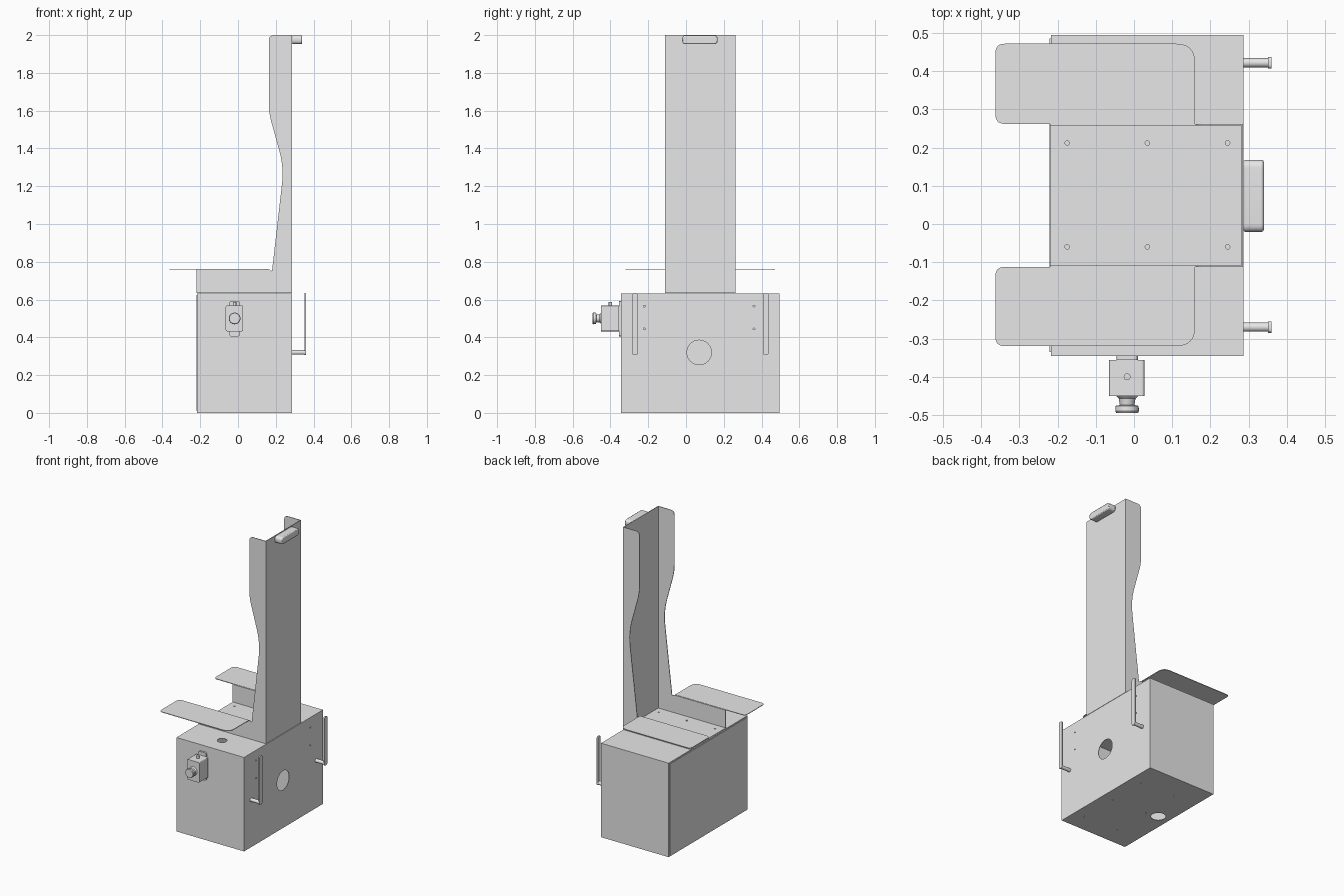
import bpy, bmesh, math
from mathutils import Matrix, Vector

if "Cube" in bpy.data.objects:
    bpy.data.objects.remove(bpy.data.objects["Cube"])

GREY = (0.8, 0.8, 0.8, 1)
steel = bpy.data.materials.new("light_grey_steel")
steel.use_nodes = True
steel.diffuse_color = GREY
steel.node_tree.nodes["Principled BSDF"].inputs["Base Color"].default_value = GREY
SHEET = 0.004


def finish(name, bm, smooth=False):
    bmesh.ops.recalc_face_normals(bm, faces=bm.faces)
    mesh = bpy.data.meshes.new(name)
    bm.to_mesh(mesh)
    bm.free()
    mesh.materials.append(steel)
    obj = bpy.data.objects.new(name, mesh)
    bpy.context.collection.objects.link(obj)
    if smooth:
        bpy.ops.object.select_all(action="DESELECT")
        obj.select_set(True)
        bpy.context.view_layer.objects.active = obj
        bpy.ops.object.shade_smooth_by_angle()
    return obj


def rounded(points, steps=6):
    """Polygon whose corners (a, b, trim) are replaced by curves."""
    out = []
    for i, (a, b, trim) in enumerate(points):
        p = Vector((a, b))
        if not trim:
            out.append(p)
            continue
        before = Vector(points[i - 1][:2])
        after = Vector(points[(i + 1) % len(points)][:2])
        s = p + (before - p).normalized() * trim
        e = p + (after - p).normalized() * trim
        for k in range(steps + 1):
            t = k / steps
            out.append(s * (1 - t) ** 2 + p * 2 * t * (1 - t) + e * t * t)
    return out


def prism(name, points, axis, lo, hi, smooth=False):
    """Extrude a rounded polygon along one axis."""
    bm = bmesh.new()

    def place(p):
        co = list(p)
        co.insert("xyz".index(axis), lo)
        return bm.verts.new(co)
    face = bm.faces.new([place(p) for p in rounded(points)])
    new = bmesh.ops.extrude_face_region(bm, geom=[face])["geom"]
    shift = Vector([(hi - lo) if c == axis else 0 for c in "xyz"])
    bmesh.ops.translate(bm, vec=shift, verts=[v for v in new if isinstance(v, bmesh.types.BMVert)])
    return finish(name, bm, smooth)


def rect(a0, a1, b0, b1, trim=0):
    return [(a0, b0, trim), (a1, b0, trim), (a1, b1, trim), (a0, b1, trim)]


def box(name, x0, x1, y0, y1, z0, z1):
    return prism(name, rect(x0, x1, y0, y1), "z", z0, z1)


def add_cylinder(bm, centre, radius, depth, axis, sides=24):
    turn = {"x": Matrix.Rotation(math.pi / 2, 4, "Y"),
            "y": Matrix.Rotation(math.pi / 2, 4, "X"), "z": Matrix()}[axis]
    bmesh.ops.create_cone(bm, cap_ends=True, segments=sides, radius1=radius, radius2=radius,
                          depth=depth, matrix=Matrix.Translation(centre) @ turn)


def cylinder(name, *args):
    bm = bmesh.new()
    add_cylinder(bm, *args)
    return finish(name, bm, True)


def drill(obj, holes):
    bm = bmesh.new()
    for centre, radius, axis in holes:
        add_cylinder(bm, centre, radius, 0.04, axis, 32 if radius > 0.02 else 12)
    cutter = finish(obj.name + "_hole_cutter", bm)
    cutter.hide_render = True
    cutter.hide_set(True)
    mod = obj.modifiers.new("holes", "BOOLEAN")
    mod.object = cutter
    mod.solver = "EXACT"


# Hollow sheet metal cabinet with its openings
cabinet = box("cabinet", -0.217, 0.287, -0.345, 0.495, 0, 0.633)
shell = cabinet.modifiers.new("sheet", "SOLIDIFY")
shell.thickness = 0.006
shell.offset = -1
holes = [((0.287, 0.07, 0.32), 0.065, "x"), ((-0.135, 0.07, 0), 0.045, "z"),
         ((0.036, -0.22, 0.633), 0.03, "z")]
holes += [((0.287, y, z), 0.005, "x") for y in (-0.22, 0.36) for z in (0.445, 0.565)]
holes += [((x, y, 0), 0.005, "z") for x in (-0.05, 0.21) for y in (-0.22, 0.05, 0.32)]
drill(cabinet, holes)
box("access_panel", -0.221, -0.217, -0.335, 0.485, 0.01, 0.625)

# Seat tray
tray = box("seat_floor", -0.22, 0.286, -0.112, 0.262, 0.636, 0.641)
drill(tray, [((x, y, 0.638), 0.006, "z") for x in (-0.175, 0.035, 0.245) for y in (-0.06, 0.212)])

# Back panel, side walls and armrests
box("back_panel", 0.282, 0.286, -0.112, 0.262, 0.636, 2)
wall = [(-0.22, 0.636, 0), (0.286, 0.636, 0), (0.286, 2, 0), (0.163, 2, 0.03),
        (0.163, 1.59, 0.05), (0.243, 1.3, 0.09), (0.18, 0.75, 0), (0.165, 0.76, 0), (-0.22, 0.76, 0)]
for side, inner, outer, sign in (("left", 0.262, 0.472, 1), ("right", -0.112, -0.32, -1)):
    prism(side + "_side_wall", wall, "y", inner - sign * SHEET, inner)
    arm = [(-0.363, inner, 0.025), (-0.363, outer, 0.025), (0.16, outer, 0.05), (0.16, inner, 0)]
    prism(side + "_armrest", arm, "z", 0.758, 0.762)

# Pull handle at the top of the back
grip = prism("pull_handle", rect(-0.021, 0.168, 1.952, 1.999, 0.022), "x", 0.286, 0.34, True)
soft = grip.modifiers.new("soft_edge", "BEVEL")
soft.width = 0.006
soft.segments = 2
soft.limit_method = "ANGLE"

# Hooks: a rod and an upright flat bar each
for label, y in (("first", 0.422), ("second", -0.27)):
    cylinder(label + "_hook_rod", (0.32, y, 0.32), 0.012, 0.068, "x")
    prism(label + "_hook_bar", rect(y - 0.015, y + 0.015, 0.307, 0.635, 0.012), "x", 0.351, 0.36)

# Switch box with mounting plate and push button
prism("switch_plate", rect(-0.046, 0.01, 0.405, 0.592, 0.012), "y", -0.356, -0.345)
prism("switch_body", rect(-0.065, 0.027, 0.432, 0.568, 0.008), "y", -0.45, -0.356)
cylinder("switch_screw", (-0.018, -0.4, 0.576), 0.009, 0.024, "z", 16)
bm = bmesh.new()
profile = [(0, -0.449), (0.03, -0.449), (0.022, -0.457), (0.019, -0.474), (0.03, -0.476),
           (0.031, -0.49), (0.028, -0.495), (0, -0.495)]
ring = [bm.verts.new((-0.018 + r, y, 0.5)) for r, y in profile]
edges = [bm.edges.new(pair) for pair in zip(ring, ring[1:])]
bmesh.ops.spin(bm, geom=ring + edges, cent=(-0.018, 0, 0.5), axis=(0, 1, 0),
               angle=math.tau, steps=28, use_merge=True)
bmesh.ops.remove_doubles(bm, verts=bm.verts, dist=0.0001)
finish("push_button", bm, True)
